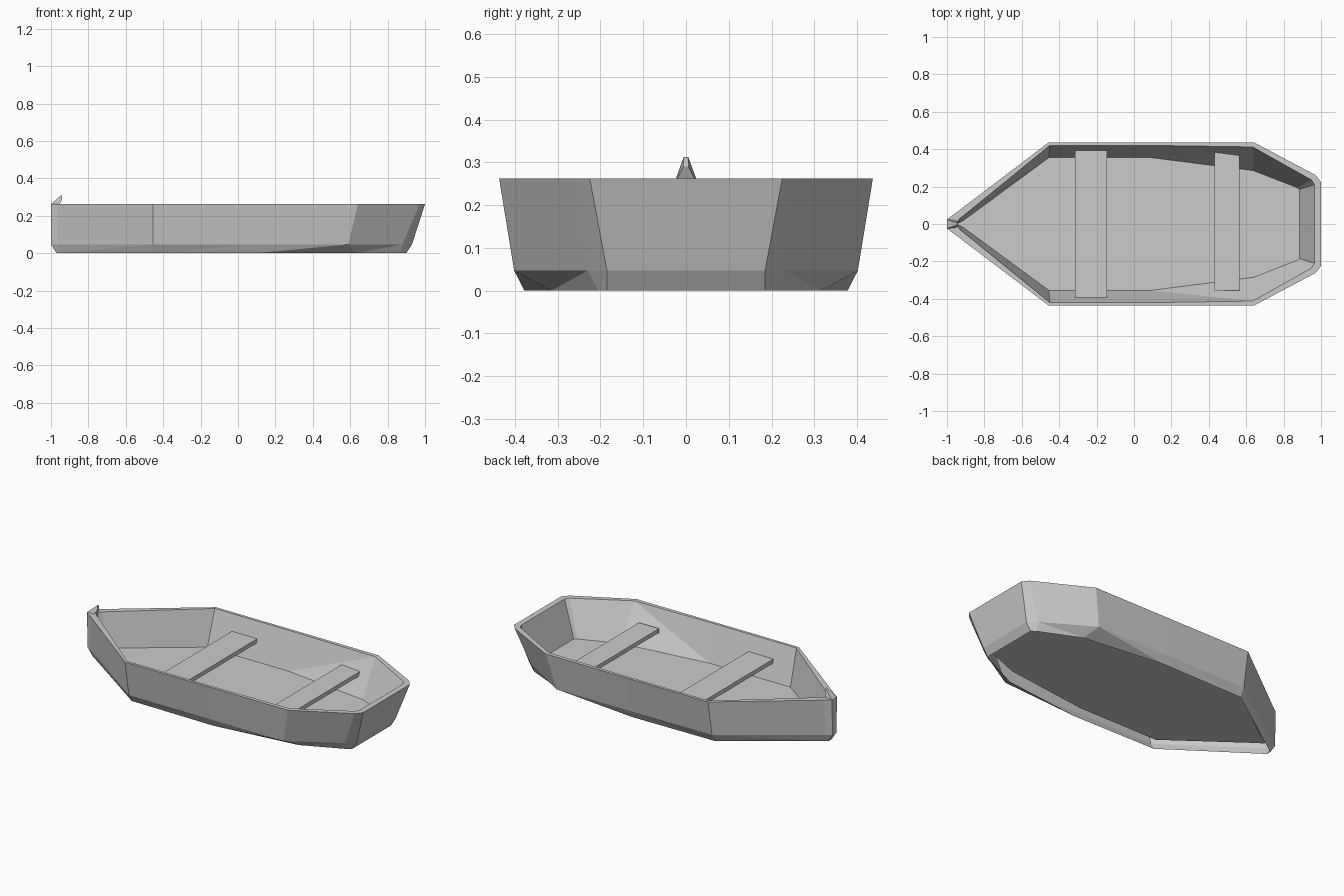
import bpy, bmesh

if "Cube" in bpy.data.objects:
    bpy.data.objects.remove(bpy.data.objects["Cube"])


def make_object(name, bm):
    bmesh.ops.recalc_face_normals(bm, faces=bm.faces)
    mesh = bpy.data.meshes.new(name)
    bm.to_mesh(mesh)
    bm.free()
    obj = bpy.data.objects.new(name, mesh)
    bpy.context.collection.objects.link(obj)
    return obj


def box(name, x0, x1, y0, y1, z0, z1):
    bm = bmesh.new()
    bmesh.ops.create_cube(bm, size=1)
    for v in bm.verts:
        v.co.x = x1 if v.co.x > 0 else x0
        v.co.y = y1 if v.co.y > 0 else y0
        v.co.z = z1 if v.co.z > 0 else z0
    return make_object(name, bm)


# Hull: half outlines (x, y) from bow to stern at each height, mirrored in y
levels = [
    (0.0, [(-.97, .015), (-.94, .035), (-.455, .372), (.1, .378), (.63, .315), (.875, .205), (.90, .185)]),
    (0.047, [(-1, .018), (-.965, .04), (-.455, .40), (.1, .402), (.59, .402), (.88, .23), (.93, .185)]),
    (0.262, [(-1, .025), (-.965, .05), (-.455, .437), (.1, .437), (.64, .437), (.97, .262), (1, .225)]),
    (0.262, [(-.95, .008), (-.93, .03), (-.45, .42), (.1, .42), (.635, .412), (.95, .235), (.965, .21)]),
    (0.05, [(-.94, .004), (-.91, .02), (-.455, .355), (.09, .355), (.64, .285), (.87, .195), (.885, .185)]),
]
bm = bmesh.new()
rings = []
for z, half in levels:
    outline = half + [(x, -y) for x, y in reversed(half)]
    rings.append([bm.verts.new((x, y, z)) for x, y in outline])
for level, (a, b) in enumerate(zip(rings, rings[1:])):
    for i in range(len(a)):
        j = (i + 1) % len(a)
        # Twisted side panels are split along the visible crease
        if (level == 0 and i < 6) or (level == 3 and i in (3, 9)):
            bm.faces.new((a[i], a[j], b[j]))
            bm.faces.new((a[i], b[j], b[i]))
        elif level == 0 and 7 <= i < 13:
            bm.faces.new((a[i], a[j], b[i]))
            bm.faces.new((a[j], b[j], b[i]))
        else:
            bm.faces.new((a[i], a[j], b[j], b[i]))
# Flip the left inner panel so that it bellies outwards around the rear seat
for e in list(bm.edges):
    if {*e.verts} == {rings[3][3], rings[4][4]}:
        bmesh.utils.edge_rotate(e, True)
        break
# The floor is the only bottom: it is seen raised inside the open underside
bm.faces.new(rings[-1])
make_object("hull", bm)

# Seats
box("front_seat", -.315, -.145, -.395, .40, .145, .17)
box("rear_seat", .43, .565, -.355, .39, .145, .17)

# Raked bow tip above the stem
bm = bmesh.new()
base = [bm.verts.new(p) for p in ((-1, -.024, .262), (-1, .024, .262), (-.955, .022, .258), (-.955, -.022, .258))]
tip = [bm.verts.new(p) for p in ((-.943, -.005, .313), (-.943, .005, .313), (-.94, .006, .29), (-.94, -.006, .29))]
for i in range(4):
    j = (i + 1) % 4
    bm.faces.new((base[i], base[j], tip[j], tip[i]))
bm.faces.new(base)
bm.faces.new(tip)
make_object("bow_tip", bm)
